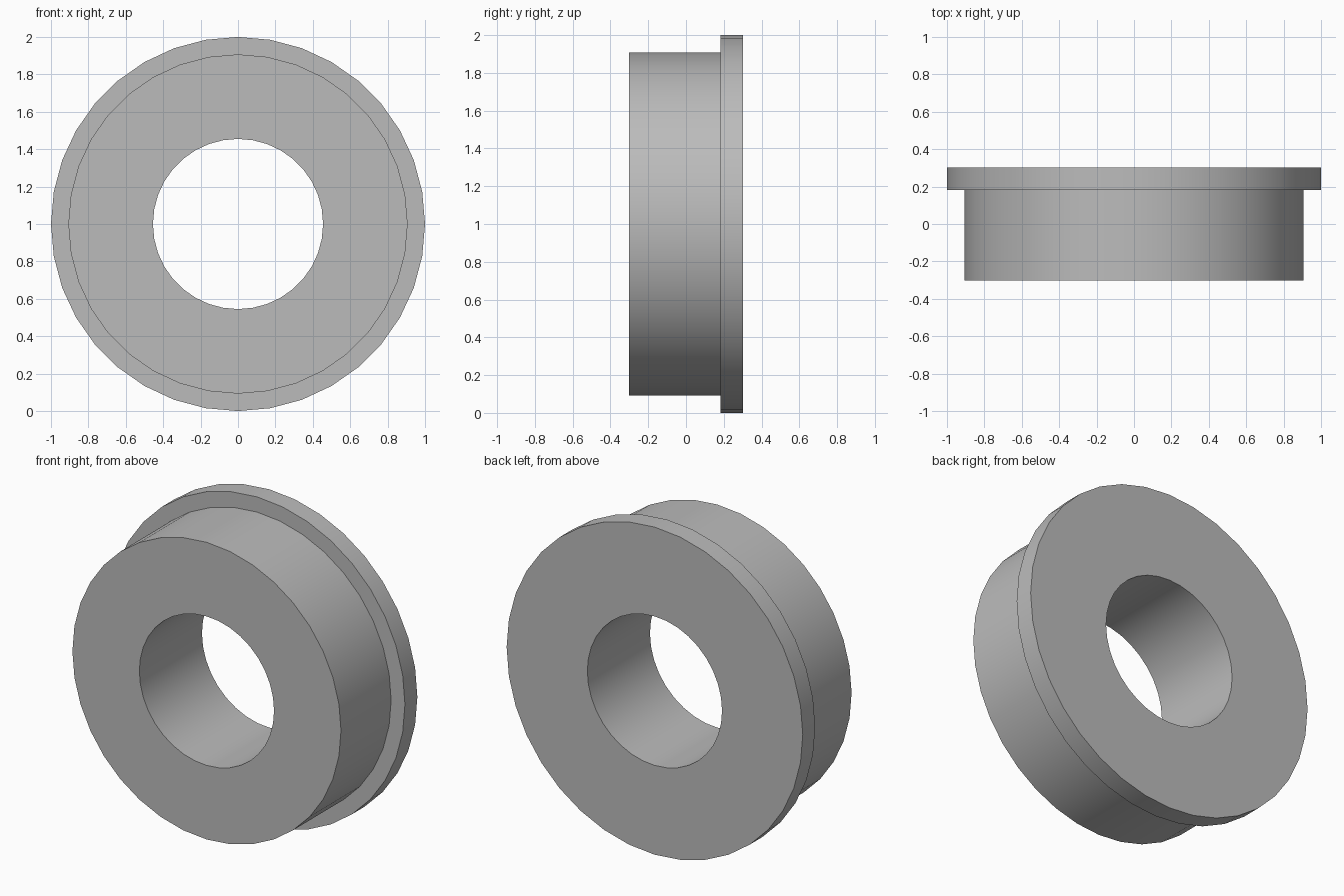
import bpy
import bmesh
from math import sin, cos, tau, radians

cube = bpy.data.objects.get("Cube")
if cube:
    bpy.data.objects.remove(cube, do_unlink=True)

# Plain grey metal
grey = bpy.data.materials.new("grey metal")
grey.use_nodes = True
colour = (0.5, 0.5, 0.5, 1)
grey.diffuse_color = colour
grey.node_tree.nodes["Principled BSDF"].inputs["Base Color"].default_value = colour

SIDES = 36
BORE, BODY, FLANGE = 0.455, 0.907, 1.0
FRONT, STEP, BACK = -0.302, 0.182, 0.302

# Cross-section (radius, y), turned around the y axis
profile = [(BORE, FRONT), (BODY, FRONT), (BODY, STEP),
           (FLANGE, STEP), (FLANGE, BACK), (BORE, BACK)]

bm = bmesh.new()
rings = []
for i in range(SIDES):
    a = tau * i / SIDES
    rings.append([bm.verts.new((r * cos(a), y, 1 + r * sin(a))) for r, y in profile])
for i, ring in enumerate(rings):
    after = rings[(i + 1) % SIDES]
    for j in range(len(profile)):
        k = (j + 1) % len(profile)
        bm.faces.new((ring[j], ring[k], after[k], after[j]))
bmesh.ops.recalc_face_normals(bm, faces=bm.faces)

mesh = bpy.data.meshes.new("flanged_bushing")
bm.to_mesh(mesh)
bm.free()
mesh.materials.append(grey)
bushing = bpy.data.objects.new("flanged_bushing", mesh)
bpy.context.collection.objects.link(bushing)

# Smooth round walls, sharp rims
bpy.ops.object.select_all(action="DESELECT")
bushing.select_set(True)
bpy.context.view_layer.objects.active = bushing
bpy.ops.object.shade_smooth_by_angle(angle=radians(30))
